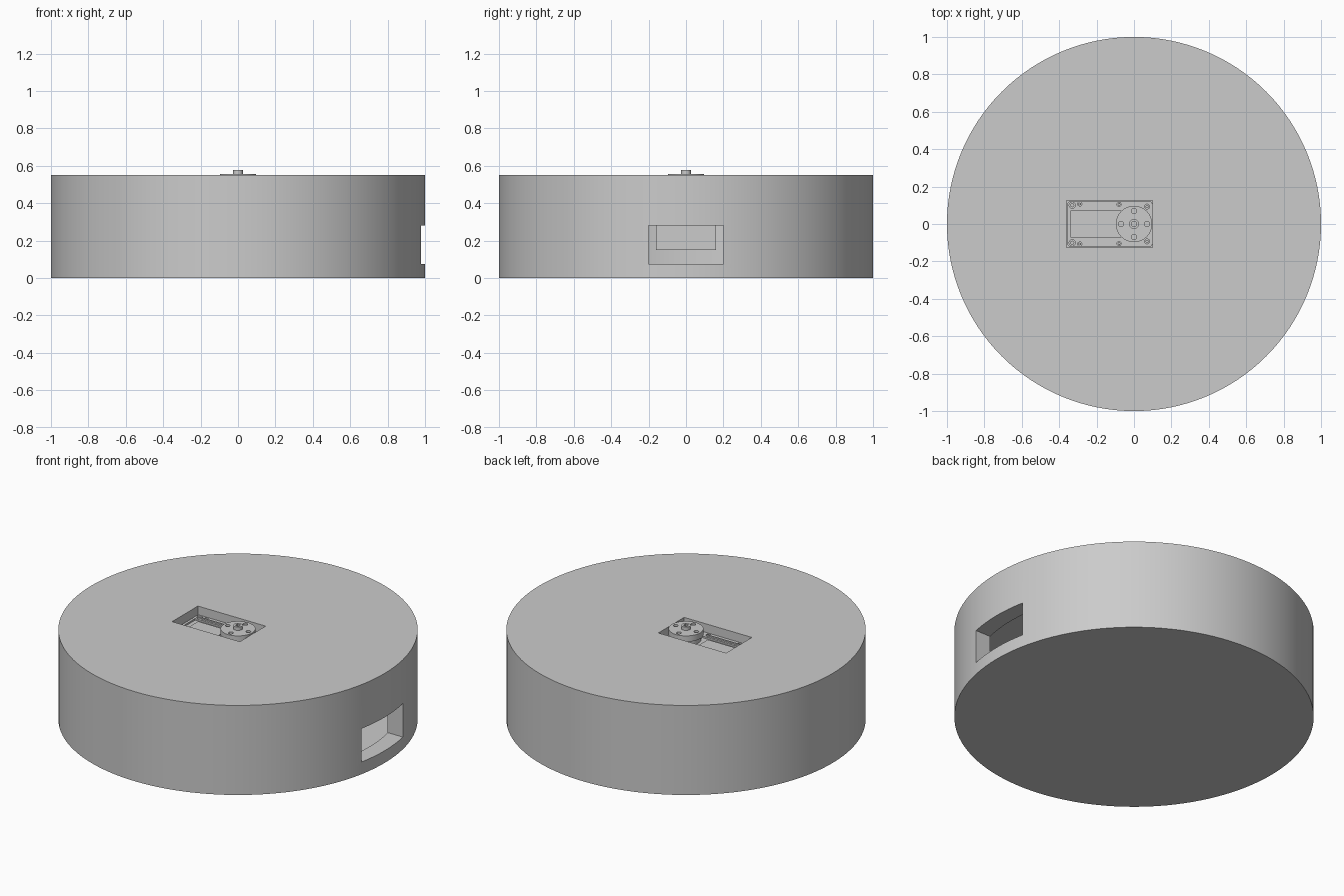
import bpy
import bmesh
from math import cos, sin, pi, radians
from mathutils import Matrix, Vector

cube = bpy.data.objects.get("Cube")
if cube:
    bpy.data.objects.remove(cube, do_unlink=True)

grey = bpy.data.materials.new("plain_grey")
grey.use_nodes = True
tone = (0.6, 0.6, 0.6, 1)
grey.diffuse_color = tone
grey.node_tree.nodes["Principled BSDF"].inputs["Base Color"].default_value = tone

HEIGHT, ROOF, FLOOR, WALL = 0.55, 0.50, 0.05, 0.1
SERVO_TOP = 0.50


def finish(name, bm):
    bmesh.ops.recalc_face_normals(bm, faces=bm.faces)
    mesh = bpy.data.meshes.new(name)
    bm.to_mesh(mesh)
    bm.free()
    mesh.materials.append(grey)
    obj = bpy.data.objects.new(name, mesh)
    bpy.context.collection.objects.link(obj)
    return obj


def box(name, x0, x1, y0, y1, z0, z1, bevel=0):
    bm = bmesh.new()
    size = Vector((x1 - x0, y1 - y0, z1 - z0))
    mid = Vector((x0 + x1, y0 + y1, z0 + z1)) / 2
    bmesh.ops.create_cube(bm, size=1, matrix=Matrix.Translation(mid) @ Matrix.Diagonal(size.to_4d()))
    if bevel:
        upright = [e for e in bm.edges if abs(e.verts[0].co.z - e.verts[1].co.z) > 0.5 * size.z]
        bmesh.ops.bevel(bm, geom=upright, offset=bevel, segments=3, affect='EDGES', profile=0.5)
    return finish(name, bm)


def cylinder(name, x, y, z0, z1, r, n=24):
    bm = bmesh.new()
    bmesh.ops.create_cone(bm, cap_ends=True, segments=n, radius1=r, radius2=r, depth=z1 - z0,
                          matrix=Matrix.Translation((x, y, (z0 + z1) / 2)))
    return finish(name, bm)


def cut(obj, *cutters):
    # Subtract the cutters, keep the result, and discard the helpers
    for c in cutters:
        c.hide_render = True
        mod = obj.modifiers.new("cut", 'BOOLEAN')
        mod.operation, mod.solver, mod.object = 'DIFFERENCE', 'EXACT', c
    bpy.context.view_layer.update()
    result = bpy.data.meshes.new_from_object(obj.evaluated_get(bpy.context.evaluated_depsgraph_get()))
    obj.modifiers.clear()
    obj.data = result
    for c in cutters:
        bpy.data.objects.remove(c, do_unlink=True)


def smooth(obj):
    bpy.ops.object.select_all(action='DESELECT')
    obj.select_set(True)
    bpy.context.view_layer.objects.active = obj
    bpy.ops.object.shade_smooth_by_angle(angle=radians(30))


def pocket(name):
    return box(name, -0.36, 0.10, -0.125, 0.125, 0.19, 0.7)


# Round housing: base plate and hollow cover with a side port
base = cylinder("base_plate", 0, 0, 0, FLOOR, 1, 128)
cover = cylinder("cover", 0, 0, FLOOR, HEIGHT, 1, 128)
cut(cover,
    cylinder("cavity_cutter", 0, 0, 0, ROOF, 1 - WALL, 128),
    box("port_cutter", 0.7, 1.2, -0.2, 0.2, 0.075, 0.28),
    pocket("pocket_cutter"))

# Holder under the roof that carries the servo
holder = box("servo_holder", -0.40, 0.14, -0.16, 0.16, 0.15, ROOF)
cut(holder, pocket("holder_cutter"))

# Servo case with a sunken centre panel and screw recesses
case = box("servo_case", -0.355, 0.098, -0.12, 0.12, 0.19, SERVO_TOP, 0.012)
cutters = [box("panel_cutter", -0.34, -0.06, -0.07, 0.07, SERVO_TOP - 0.01, 0.6)]
screws = [(x, s * y, r) for s in (-1, 1)
          for x, y, r in ((-0.33, 0.10, 0.017), (-0.29, 0.107, 0.011),
                          (-0.08, 0.105, 0.011), (0.07, 0.093, 0.013))]
for x, y, r in screws:
    cutters.append(cylinder("recess_cutter", x, y, SERVO_TOP - 0.02, 0.6, r, 16))
cut(case, *cutters)
for x, y, r in screws:
    smooth(cylinder("case_screw", x, y, SERVO_TOP - 0.025, SERVO_TOP - 0.008, r * 0.65, 12))

# Raised rails along the case and a plate inside the panel
for s in (-1, 1):
    a, b = sorted((s * 0.082, s * 0.09))
    box("case_rail", -0.31, -0.08, a, b, SERVO_TOP - 0.005, SERVO_TOP + 0.008)
box("panel_plate", -0.31, -0.11, -0.055, 0.055, SERVO_TOP - 0.012, SERVO_TOP - 0.004)

# Output horn with four bolt holes, collar and centre bolt
collar = cylinder("horn_collar", 0, 0, SERVO_TOP - 0.01, 0.525, 0.085, 48)
horn = cylinder("horn", 0, 0, 0.52, 0.556, 0.097, 64)
cut(horn, *[cylinder("hole_cutter", 0.07 * cos(k * pi / 2), 0.07 * sin(k * pi / 2),
                     0.53, 0.6, 0.014, 20) for k in range(4)])
bolt = cylinder("centre_bolt", 0, 0, 0.55, 0.577, 0.026, 32)
cut(bolt, box("socket_cutter", -0.011, 0.011, -0.011, 0.011, 0.562, 0.6))

for part in (base, cover, case, collar, horn, bolt):
    smooth(part)
